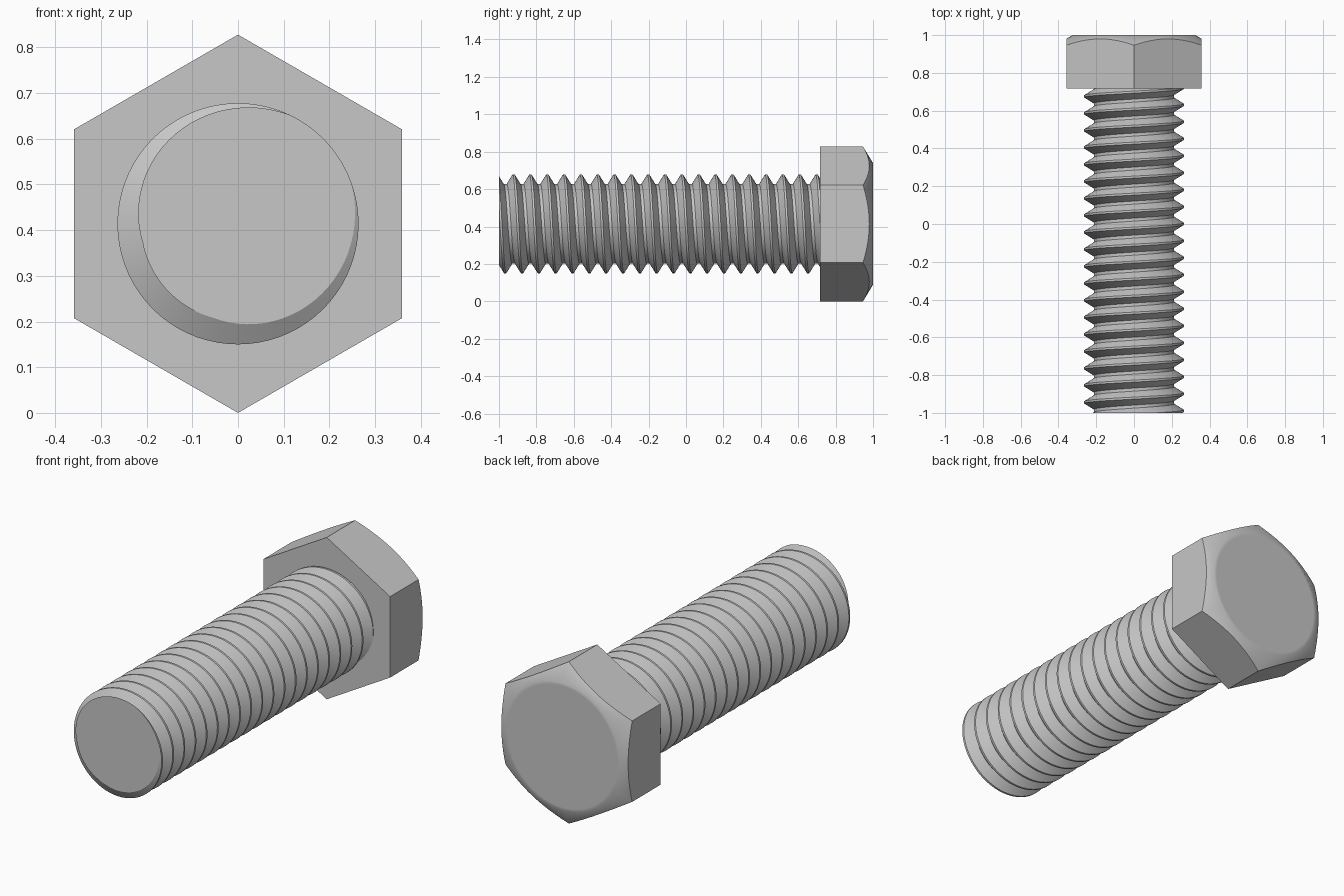
import bpy
import bmesh
from math import cos, sin, pi, floor

cube = bpy.data.objects.get("Cube")
if cube:
    bpy.data.objects.remove(cube, do_unlink=True)

STEPS = 72                            # segments around the axis
HEX_R, HEX_FLAT = 0.414, 0.3585       # corner and flat radius of the head
AXIS_Z = HEX_R
FRONT, HEAD_BASE, BACK = -1.0, 0.717, 1.0
CREST_R, ROOT_R, PITCH = 0.264, 0.213, 0.09

steel = bpy.data.materials.new("grey steel")
steel.use_nodes = True
GREY = (0.57, 0.57, 0.57, 1)
steel.diffuse_color = GREY
bsdf = steel.node_tree.nodes["Principled BSDF"]
bsdf.inputs["Base Color"].default_value = GREY
bsdf.inputs["Roughness"].default_value = 0.5


def polar(bm, r, turn, y):
    """Vertex at a fraction of a turn from the top towards +x."""
    a = 2 * pi * turn
    return bm.verts.new((r * sin(a), y, AXIS_Z + r * cos(a)))


def finish(bm, name, angle):
    bmesh.ops.recalc_face_normals(bm, faces=bm.faces)
    mesh = bpy.data.meshes.new(name)
    bm.to_mesh(mesh)
    bm.free()
    obj = bpy.data.objects.new(name, mesh)
    bpy.context.collection.objects.link(obj)
    mesh.materials.append(steel)
    bpy.ops.object.select_all(action='DESELECT')
    obj.select_set(True)
    bpy.context.view_layer.objects.active = obj
    bpy.ops.object.shade_smooth_by_angle(angle=angle)


# Hexagonal head: flat sides meeting a conical chamfer around the end face
bm = bmesh.new()
rings = [[], [], [], []]
for i in range(STEPS):
    t = i / STEPS
    off = t * 6 - floor(t * 6) - 0.5          # position across one flat
    r = HEX_FLAT / cos(off * pi / 3)
    rings[0].append(polar(bm, r, t, HEAD_BASE))
    rings[1].append(polar(bm, r, t, BACK - 0.6 * (r - 0.325)))
    rings[2].append(polar(bm, 0.325, t, BACK))
    rings[3].append(polar(bm, 0.31, t, BACK))
for a, b in zip(rings, rings[1:]):
    for i in range(STEPS):
        j = (i + 1) % STEPS
        bm.faces.new((a[i], a[j], b[j], b[i]))
bm.faces.new(rings[0])
bm.faces.new(rings[-1])
finish(bm, "hex_head", 0.61)

# Threaded shank: a right-handed helical V profile, each row rising one pitch per turn
profile = [(-0.06, CREST_R), (0.06, CREST_R), (0.41, ROOT_R), (0.59, ROOT_R)]
start = FRONT - PITCH * 2.13
bm = bmesh.new()
rows = []
for turn in range(25):
    for shift, r in profile:
        base = start + PITCH * (turn + shift)
        rows.append([polar(bm, r, i / STEPS, base + PITCH * i / STEPS)
                     for i in range(STEPS)])
n = len(profile)
for k in range(len(rows) - n - 1):
    for i in range(STEPS):
        # the end of a row joins the row one turn later
        a, b = rows[k], rows[k + 1]
        a2, b2 = (a, b) if i + 1 < STEPS else (rows[k + n], rows[k + n + 1])
        j = (i + 1) % STEPS
        bm.faces.new((a[i], a2[j], b2[j], b[i]))

# Trim both ends square and cap them, the back end inside the head
for y, side in ((FRONT, -1), (HEAD_BASE + 0.02, 1)):
    cut = bmesh.ops.bisect_plane(
        bm, geom=bm.verts[:] + bm.edges[:] + bm.faces[:], dist=1e-6,
        plane_co=(0, y, 0), plane_no=(0, side, 0), clear_outer=True)
    edges = [e for e in cut["geom_cut"]
             if isinstance(e, bmesh.types.BMEdge) and e.is_boundary]
    bmesh.ops.holes_fill(bm, edges=edges, sides=0)
finish(bm, "threaded_shank", 0.5)
